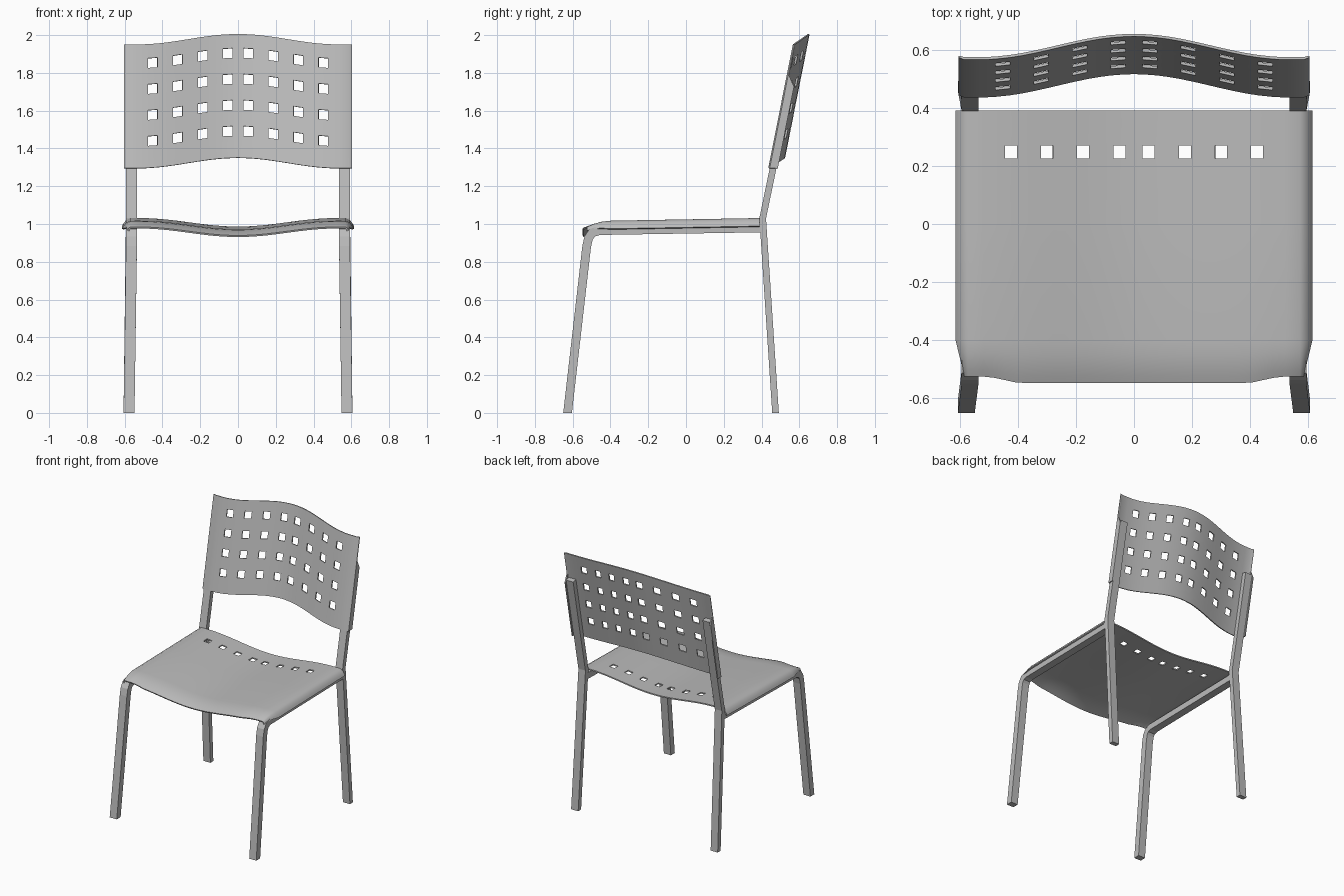
import bpy, bmesh, math
from mathutils import Vector

cube = bpy.data.objects.get("Cube")
if cube:
    bpy.data.objects.remove(cube, do_unlink=True)

grey = bpy.data.materials.new("light grey")
grey.use_nodes = True
colour = (0.5, 0.5, 0.5, 1)
grey.diffuse_color = colour
grey.node_tree.nodes["Principled BSDF"].inputs["Base Color"].default_value = colour


def add_object(name, bm):
    bmesh.ops.recalc_face_normals(bm, faces=bm.faces)
    mesh = bpy.data.meshes.new(name)
    bm.to_mesh(mesh)
    bm.free()
    mesh.materials.append(grey)
    obj = bpy.data.objects.new(name, mesh)
    bpy.context.collection.objects.link(obj)
    return obj


def select_only(obj):
    bpy.ops.object.select_all(action='DESELECT')
    obj.select_set(True)
    bpy.context.view_layer.objects.active = obj


def edges_of(centres, half):
    return [c + d for c in centres for d in (-half, half)]


def sheet(name, us, vs, hole_us, hole_vs, half_u, half_v, shape):
    """Thin bent sheet with rectangular perforations."""
    us, vs = sorted(us), sorted(vs)
    bm = bmesh.new()
    grid = [[bm.verts.new(shape(u, v)) for u in us] for v in vs]
    for j in range(len(vs) - 1):
        for i in range(len(us) - 1):
            u, v = (us[i] + us[i + 1]) / 2, (vs[j] + vs[j + 1]) / 2
            if any(abs(u - h) < half_u for h in hole_us) and \
               any(abs(v - h) < half_v for h in hole_vs):
                continue
            bm.faces.new((grid[j][i], grid[j][i + 1],
                          grid[j + 1][i + 1], grid[j + 1][i]))
    bmesh.ops.delete(bm, geom=[v for v in bm.verts if not v.link_faces], context='VERTS')
    obj = add_object(name, bm)
    solid = obj.modifiers.new("thickness", 'SOLIDIFY')
    solid.thickness, solid.offset = 0.009, 0
    select_only(obj)
    bpy.ops.object.modifier_apply(modifier=solid.name)
    bpy.ops.object.shade_smooth_by_angle(angle=math.radians(35))


def tube(name, path, width, depth, start_flat=False):
    """Rectangular bar swept through (x, y, z) points in a near-vertical plane."""
    pts = [Vector(p) for p in path]
    bm = bmesh.new()
    rings = []
    for i, p in enumerate(pts):
        a = (p - pts[i - 1]).normalized() if i else None
        b = (pts[i + 1] - p).normalized() if i < len(pts) - 1 else None
        t = ((a or b) + (b or a)).normalized()
        n = Vector((0, t.z, -t.y)).normalized()
        if i == 0 and start_flat:
            n = Vector((0, 1, 0))
        k = depth / 2
        if a and b:
            k /= max(0.5, a.dot(t))
        w = Vector((width / 2, 0, 0))
        rings.append([bm.verts.new(q) for q in
                      (p - w - n * k, p + w - n * k, p + w + n * k, p - w + n * k)])
    for r, s in zip(rings, rings[1:]):
        for j in range(4):
            m = (j + 1) % 4
            bm.faces.new((r[j], r[m], s[m], s[j]))
    bm.faces.new(rings[0])
    bm.faces.new(rings[-1])
    add_object(name, bm)


def bulge(x, half):
    return (1 + math.cos(math.pi * min(abs(x) / half, 1))) / 2


def mirrored(values):
    return [s * v for v in values for s in (-1, 1)]


# Backrest: bowed backwards, with flanges wrapped around the uprights
def back_shape(s, v):
    x = max(-0.6, min(0.6, s))
    wrap = abs(s) - abs(x)
    wrap *= max(0.06, min(1, (0.75 - v) / 0.09))
    b = bulge(x, 0.53)
    round_edge = 0.006 * max(0, (abs(x) - 0.585) / 0.015)
    return (x, 0.44 + 0.13 * v + 0.08 * b + wrap + round_edge,
            1.295 + 0.655 * v + 0.055 * b)


cols = mirrored([0.055, 0.187, 0.32, 0.452])
rows = [0.217 + 0.21 * i for i in range(4)]
back_us = edges_of(cols, 0.025) + [0] + mirrored(
    [0.12, 0.253, 0.386, 0.5, 0.53, 0.585, 0.6, 0.64])
back_vs = edges_of(rows, 0.039) + [0, 0.66, 0.75, 1]
sheet("backrest", back_us, back_vs, cols, rows, 0.025, 0.039, back_shape)


# Seat: dished across, sides and front edge rolled down
def seat_shape(x, y):
    side = max(0, (abs(x) - 0.57) / 0.04)
    lip = max(0, (-0.4 - y) / 0.145)
    corner = max(0, min(1, (abs(x) - 0.4) / 0.1))
    z = 1.027 - 0.018 * (0.39 - y) - 0.045 * bulge(x, 0.52)
    z -= 0.04 * side ** 2 * (1 - 0.6 * lip) + 0.03 * lip ** 2
    return (x - math.copysign(0.03 * lip * side, x), y + 0.022 * lip * corner, z)


slots = mirrored([0.05, 0.176, 0.3, 0.424])
seat_us = edges_of(slots, 0.021) + [0] + mirrored(
    [0.113, 0.238, 0.362, 0.48, 0.52, 0.57, 0.59, 0.603, 0.61])
seat_vs = [-0.545, -0.52, -0.49, -0.45, -0.4, 0, 0.226, 0.27, 0.39]
sheet("seat", seat_us, seat_vs, slots, [0.248], 0.021, 0.022, seat_shape)

# Frame: bent front leg with side rail, and rear leg with upright, on each side
for side, label in ((1, "left"), (-1, "right")):
    foot, top = side * 0.577, side * 0.564
    tube(label + "_front_leg_and_rail",
         [(foot, -0.627, 0), (top, -0.526, 0.88), (top, -0.516, 0.925),
          (top, -0.498, 0.953), (top, -0.46, 0.965), (top, 0.4, 0.979)],
         0.058, 0.046, True)
    tube(label + "_rear_leg_and_upright",
         [(foot, 0.474, 0), (top, 0.406, 1.03), (top, 0.462, 1.3), (top, 0.552, 1.75)],
         0.058, 0.035, True)
